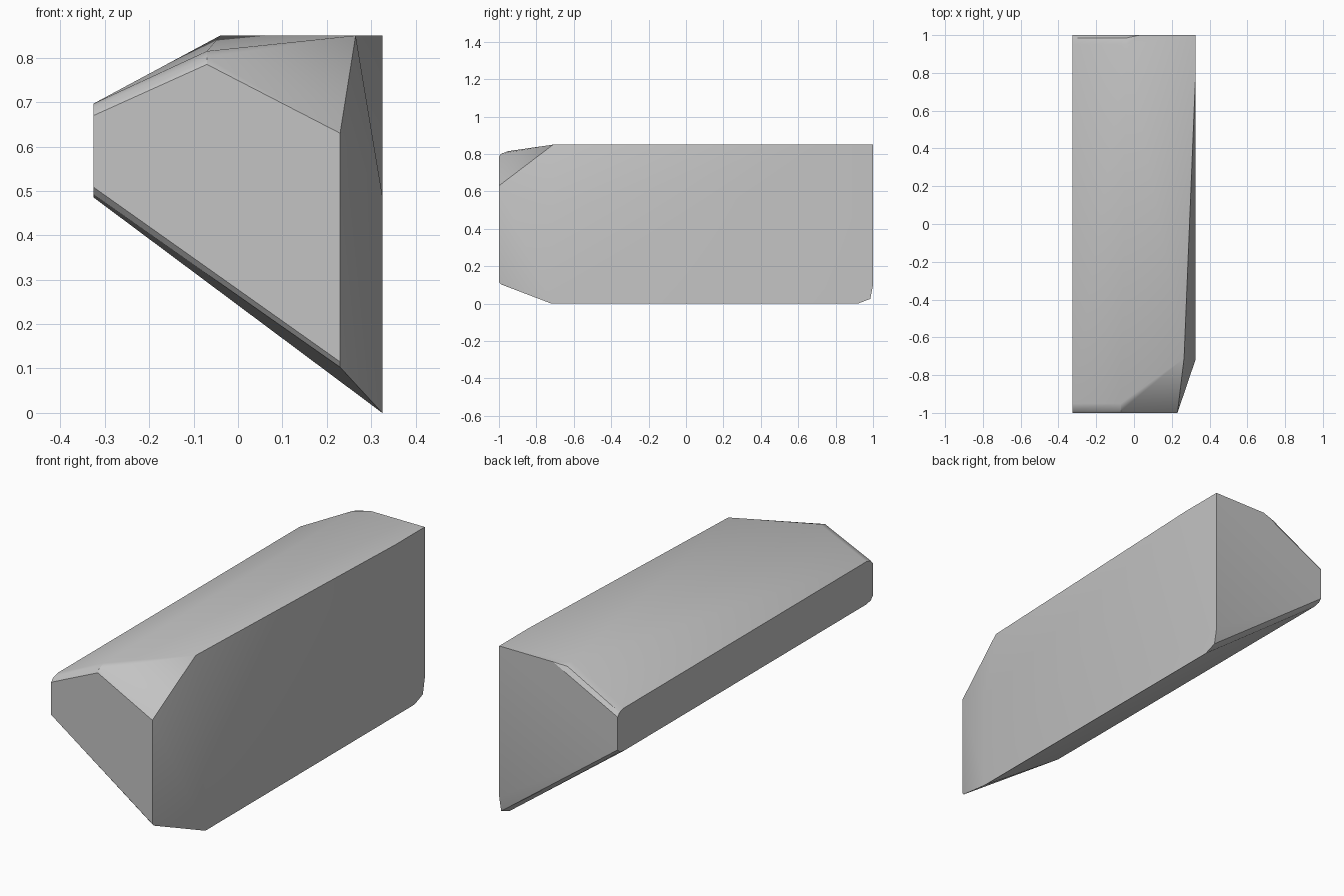
import bpy
import bmesh
import math

cube = bpy.data.objects.get("Cube")
if cube:
    bpy.data.objects.remove(cube, do_unlink=True)

# Stone colour
stone = bpy.data.materials.new("plain_grey")
stone.use_nodes = True
grey = (0.55, 0.55, 0.55, 1)
stone.diffuse_color = grey
stone.node_tree.nodes["Principled BSDF"].inputs["Base Color"].default_value = grey


def section(x, profile):
    """Points of a rounded corner lying in the plane at x."""
    return [(x, y, z) for y, z in profile]


points = []

# Narrow left end, with its four corners rounded
for side in (-1, 1):
    points += section(-0.325, [
        (side, 0.67), (side * 0.985, 0.688), (side * 0.95, 0.697),
        (side, 0.508), (side * 0.985, 0.492), (side * 0.95, 0.485)])

# Top ridge, where the slope meets the flat top
points += section(-0.07, [(-1, 0.785), (-0.99, 0.80), (-0.95, 0.815)])
points += section(-0.04, [(0.95, 0.85), (0.985, 0.84), (1, 0.81)])
points += [(0.03, 1, 0.85)]

# Chipped front corner
points += [(0.23, -1, 0.63), (0.265, -0.71, 0.85)]
points += section(0.23, [(-1, 0.115), (-0.99, 0.103)])

# Broad right side, rounded at its lower back corner
points += section(0.325, [
    (-0.72, 0), (-0.72, 0.49), (0.77, 0.85), (1, 0.85),
    (1, 0.10), (0.985, 0.025), (0.92, 0)])

# Wrap the corners into one solid block
bm = bmesh.new()
for p in points:
    bm.verts.new(p)
hull = bmesh.ops.convex_hull(bm, input=bm.verts[:])
loose = [v for v in bm.verts if not v.link_faces]
bmesh.ops.delete(bm, geom=loose, context="VERTS")
bmesh.ops.dissolve_limit(bm, angle_limit=math.radians(0.5),
                         verts=bm.verts[:], edges=bm.edges[:])
bmesh.ops.recalc_face_normals(bm, faces=bm.faces[:])

mesh = bpy.data.meshes.new("stone_block")
bm.to_mesh(mesh)
bm.free()
mesh.materials.append(stone)
block = bpy.data.objects.new("stone_block", mesh)
bpy.context.collection.objects.link(block)

# Soft rounded edges, crisp chipped ones
bpy.ops.object.select_all(action="DESELECT")
block.select_set(True)
bpy.context.view_layer.objects.active = block
bpy.ops.object.shade_smooth_by_angle(angle=math.radians(30))
